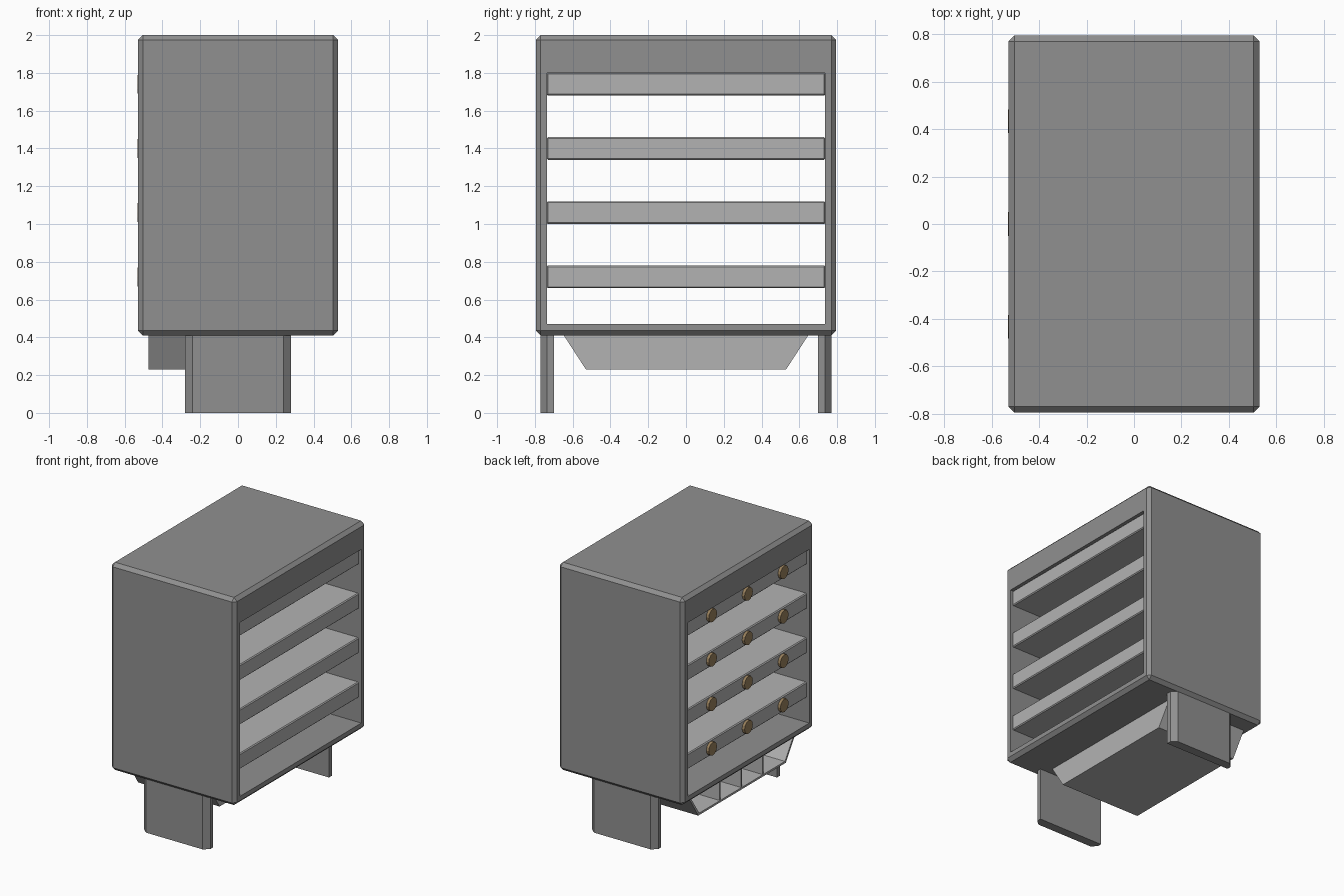
import bpy, bmesh
from mathutils import Matrix

if "Cube" in bpy.data.objects:
    bpy.data.objects.remove(bpy.data.objects["Cube"])


def material(name, rgb):
    m = bpy.data.materials.new(name)
    m.diffuse_color = (*rgb, 1)
    m.use_nodes = True
    m.node_tree.nodes["Principled BSDF"].inputs["Base Color"].default_value = m.diffuse_color
    return m


BROWN = material("brown", (0.32, 0.22, 0.11))
DARK = material("dark_grey", (0.28, 0.28, 0.28))
LIGHT = material("light_grey", (0.45, 0.45, 0.45))


def finish(bm, name, mat):
    bmesh.ops.recalc_face_normals(bm, faces=bm.faces[:])
    mesh = bpy.data.meshes.new(name)
    bm.to_mesh(mesh)
    bm.free()
    mesh.materials.append(mat)
    ob = bpy.data.objects.new(name, mesh)
    bpy.context.collection.objects.link(ob)
    return ob


def box(name, lo, hi, mat, bevel=0.0):
    bm = bmesh.new()
    bmesh.ops.create_cube(bm, size=1)
    for v in bm.verts:
        v.co = [lo[i] if v.co[i] < 0 else hi[i] for i in range(3)]
    if bevel:
        bmesh.ops.bevel(bm, geom=bm.edges[:], offset=bevel, segments=1,
                        affect='EDGES', profile=0.5)
    return finish(bm, name, mat)


def prism(name, loop, offset, mat):
    """Extrude a closed loop of 3D points by an offset vector."""
    bm = bmesh.new()
    face = bm.faces.new([bm.verts.new(p) for p in loop])
    ext = bmesh.ops.extrude_face_region(bm, geom=[face])
    verts = [g for g in ext["geom"] if isinstance(g, bmesh.types.BMVert)]
    bmesh.ops.translate(bm, verts=verts, vec=offset)
    return finish(bm, name, mat)


def cut(ob, cutter):
    mod = ob.modifiers.new("opening", 'BOOLEAN')
    mod.object = cutter
    mod.operation = 'DIFFERENCE'
    mod.solver = 'EXACT'
    cutter.hide_render = True
    bpy.context.view_layer.objects.active = ob
    bpy.ops.object.modifier_apply(modifier=mod.name)
    bpy.data.objects.remove(cutter)


# Cabinet: chamfered box, open through both x sides
cabinet = box("cabinet", (-0.53, -0.795, 0.41), (0.53, 0.795, 2.0), DARK, 0.026)
cut(cabinet, box("cabinet_cutter", (-1, -0.735, 0.47), (1, 0.735, 1.80), DARK))

# Thick shelves, with a row of round knobs on the -x edge of each
for i in range(4):
    top = 1.80 - 0.34 * i
    box(f"shelf_{i + 1}", (-0.51, -0.738, top - 0.12), (0.51, 0.738, top), LIGHT, 0.007)
    for j in (-1, 0, 1):
        bm = bmesh.new()
        bmesh.ops.create_cone(bm, cap_ends=True, segments=12, radius1=0.05,
                              radius2=0.05, depth=0.03,
                              matrix=Matrix.Translation((-0.516, j * 0.433, top - 0.06))
                              @ Matrix.Rotation(1.5707963, 4, 'Y'))
        finish(bm, f"knob_{i + 1}_{j + 2}", BROWN)

# Leg plates, outer vertical corners chamfered
for name, s in (("front_leg", -1), ("back_leg", 1)):
    pts = [(-0.28, 0.70), (0.28, 0.70), (0.28, 0.735), (0.24, 0.77),
           (-0.24, 0.77), (-0.28, 0.735)]
    prism(name, [(x, s * y, 0) for x, y in pts], (0, 0, 0.415), DARK)


# Underslung tray with sloping ends, open on the -x side
def trapezoid(x, top, bottom, z):
    return [(x, -top, 0.412), (x, top, 0.412), (x, bottom, z), (x, -bottom, z)]


tray = prism("tray", trapezoid(-0.475, 0.648, 0.53, 0.23), (0.69, 0, 0), LIGHT)
cut(tray, prism("tray_cutter", [(-0.6, -0.622, 0.40), (-0.6, 0.622, 0.40),
                                (-0.6, 0.518, 0.245), (-0.6, -0.518, 0.245)],
                (0.795, 0, 0), LIGHT))

# Tray dividers
for i in (-1, 0, 1):
    y = i * 0.26
    box(f"tray_divider_{i + 2}", (-0.47, y - 0.008, 0.24), (0.2, y + 0.008, 0.405), LIGHT)
